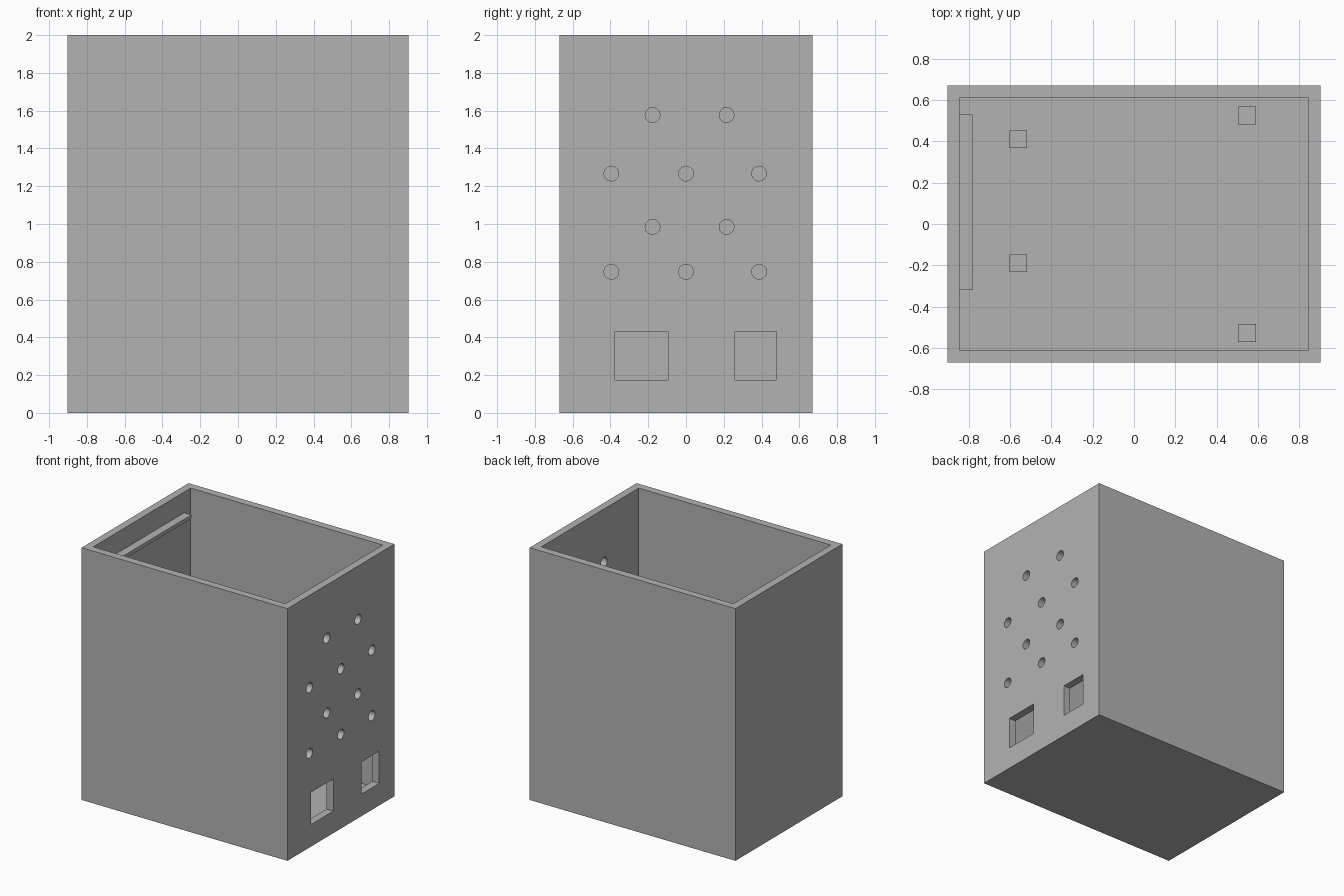
import bpy
import math

if "Cube" in bpy.data.objects:
    bpy.data.objects.remove(bpy.data.objects["Cube"], do_unlink=True)

grey = bpy.data.materials.new("plain grey")
grey.use_nodes = True
colour = (0.45, 0.45, 0.45, 1)
grey.diffuse_color = colour
grey.node_tree.nodes["Principled BSDF"].inputs["Base Color"].default_value = colour

HALF_X, HALF_Y, HEIGHT, WALL = 0.903, 0.67, 2.0, 0.06


def box(name, x, y, z):
    """Box spanning the given (low, high) pairs."""
    spans = (x, y, z)
    bpy.ops.mesh.primitive_cube_add(size=1, location=[(a + b) / 2 for a, b in spans])
    ob = bpy.context.object
    ob.name = name
    ob.scale = [b - a for a, b in spans]
    bpy.ops.object.transform_apply(location=False, rotation=False, scale=True)
    ob.data.materials.append(grey)
    return ob


def cut(target, cutter):
    """Subtract the cutter from the target, then discard the cutter."""
    mod = target.modifiers.new("cut", "BOOLEAN")
    mod.operation = "DIFFERENCE"
    mod.solver = "EXACT"
    mod.object = cutter
    bpy.context.view_layer.objects.active = target
    bpy.ops.object.modifier_apply(modifier=mod.name)
    bpy.data.objects.remove(cutter, do_unlink=True)


# Open-topped case
inner_x, inner_y = HALF_X - WALL, HALF_Y - WALL
case = box("case", (-HALF_X, HALF_X), (-HALF_Y, HALF_Y), (0, HEIGHT))
cut(case, box("cavity", (-inner_x, inner_x), (-inner_y, inner_y), (WALL, HEIGHT + 0.2)))

# Two connector openings low in the side wall
through = (inner_x - 0.05, HALF_X + 0.05)
for y in ((-0.375, -0.095), (0.26, 0.48)):
    cut(case, box("opening", through, y, (0.175, 0.43)))

# Staggered round vent holes above them
pairs, triples = (-0.177, 0.215), (-0.395, 0, 0.387)
for z, row in ((1.577, pairs), (1.267, triples), (0.985, pairs), (0.747, triples)):
    for y in row:
        bpy.ops.mesh.primitive_cylinder_add(
            vertices=32, radius=0.039, depth=0.2,
            location=(HALF_X - WALL / 2, y, z), rotation=(0, math.pi / 2, 0))
        hole = bpy.context.object
        hole.data.materials.append(grey)
        cut(case, hole)

case.select_set(True)
bpy.context.view_layer.objects.active = case
bpy.ops.object.shade_smooth_by_angle(angle=math.radians(30))

# Ledge on the inside of the opposite wall, near the rim
box("ledge", (-inner_x - 0.01, -0.78), (-0.32, 0.53), (1.805, 1.835))

# Square standoffs on the floor
for i, (x, y) in enumerate(((-0.56, 0.41), (-0.56, -0.19), (0.547, 0.525), (0.547, -0.527))):
    r = 0.043
    box(f"standoff_{i + 1}", (x - r, x + r), (y - r, y + r), (WALL - 0.01, 0.135))
